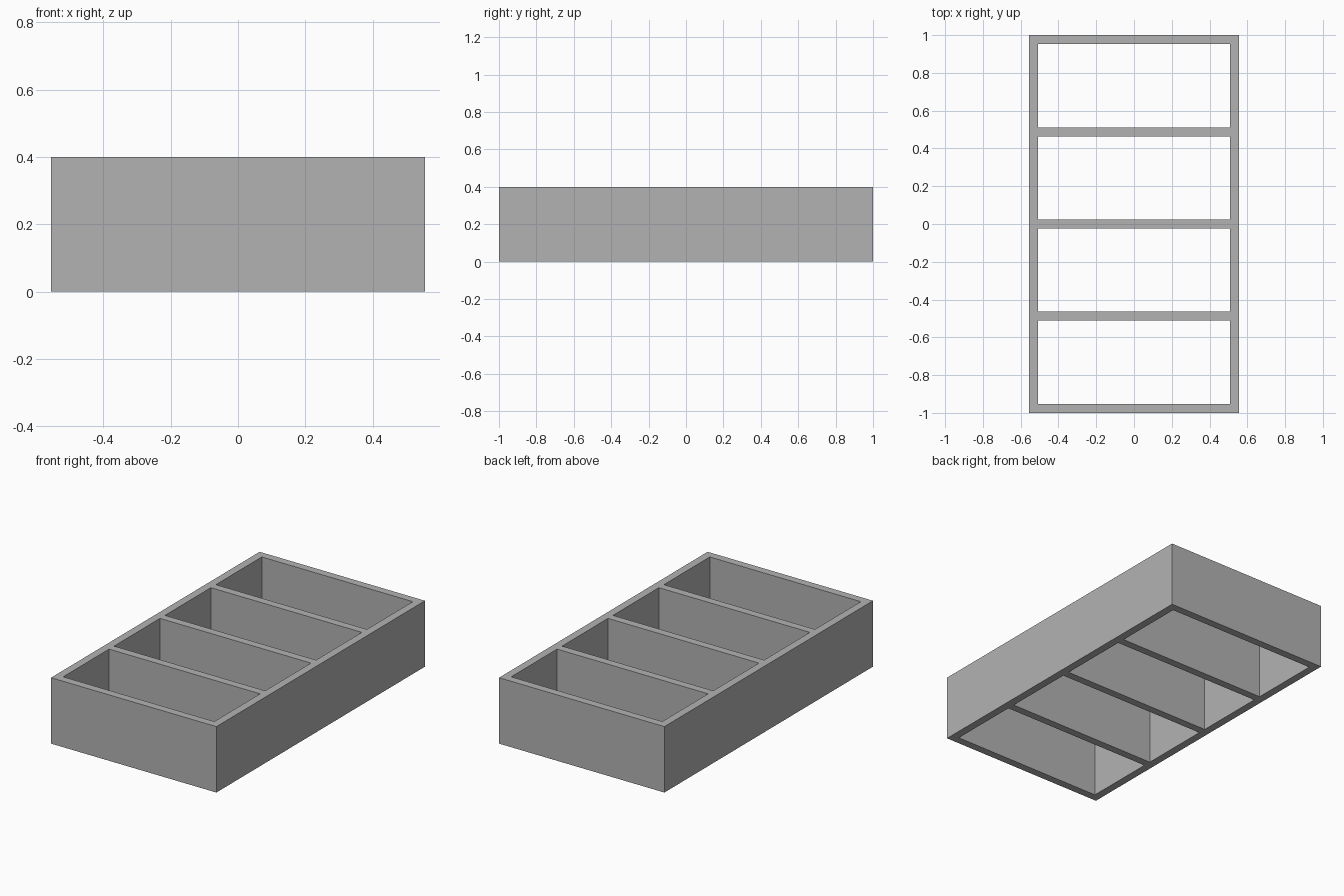
import bpy
import bmesh

cube = bpy.data.objects.get("Cube")
if cube:
    bpy.data.objects.remove(cube, do_unlink=True)

WIDTH, LENGTH, HEIGHT = 1.11, 2.0, 0.4
WALL = 0.048
BAYS = 4
PITCH = (LENGTH - WALL) / BAYS

grey = bpy.data.materials.new("plain grey")
grey.use_nodes = True
colour = (0.45, 0.45, 0.45, 1)
grey.diffuse_color = colour
grey.node_tree.nodes["Principled BSDF"].inputs["Base Color"].default_value = colour

# Wall lines across the width and along the length
xs = [-WIDTH / 2, -WIDTH / 2 + WALL, WIDTH / 2 - WALL, WIDTH / 2]
ys = []
for i in range(BAYS + 1):
    start = -LENGTH / 2 + i * PITCH
    ys += [start, start + WALL]

# Flat plan of the walls: every grid cell except the open bays
bm = bmesh.new()
grid = [[bm.verts.new((x, y, 0)) for y in ys] for x in xs]
for i in range(len(xs) - 1):
    for j in range(len(ys) - 1):
        is_bay = i == 1 and j % 2 == 1
        if not is_bay:
            bm.faces.new((grid[i][j], grid[i + 1][j],
                          grid[i + 1][j + 1], grid[i][j + 1]))

# Raise the plan into one continuous frame, open above and below
raised = bmesh.ops.extrude_face_region(bm, geom=bm.faces[:], use_keep_orig=True)
top = [g for g in raised["geom"] if isinstance(g, bmesh.types.BMVert)]
bmesh.ops.translate(bm, verts=top, vec=(0, 0, HEIGHT))
bmesh.ops.recalc_face_normals(bm, faces=bm.faces[:])

mesh = bpy.data.meshes.new("divided_frame")
bm.to_mesh(mesh)
bm.free()
mesh.materials.append(grey)
frame = bpy.data.objects.new("divided_frame", mesh)
bpy.context.collection.objects.link(frame)
